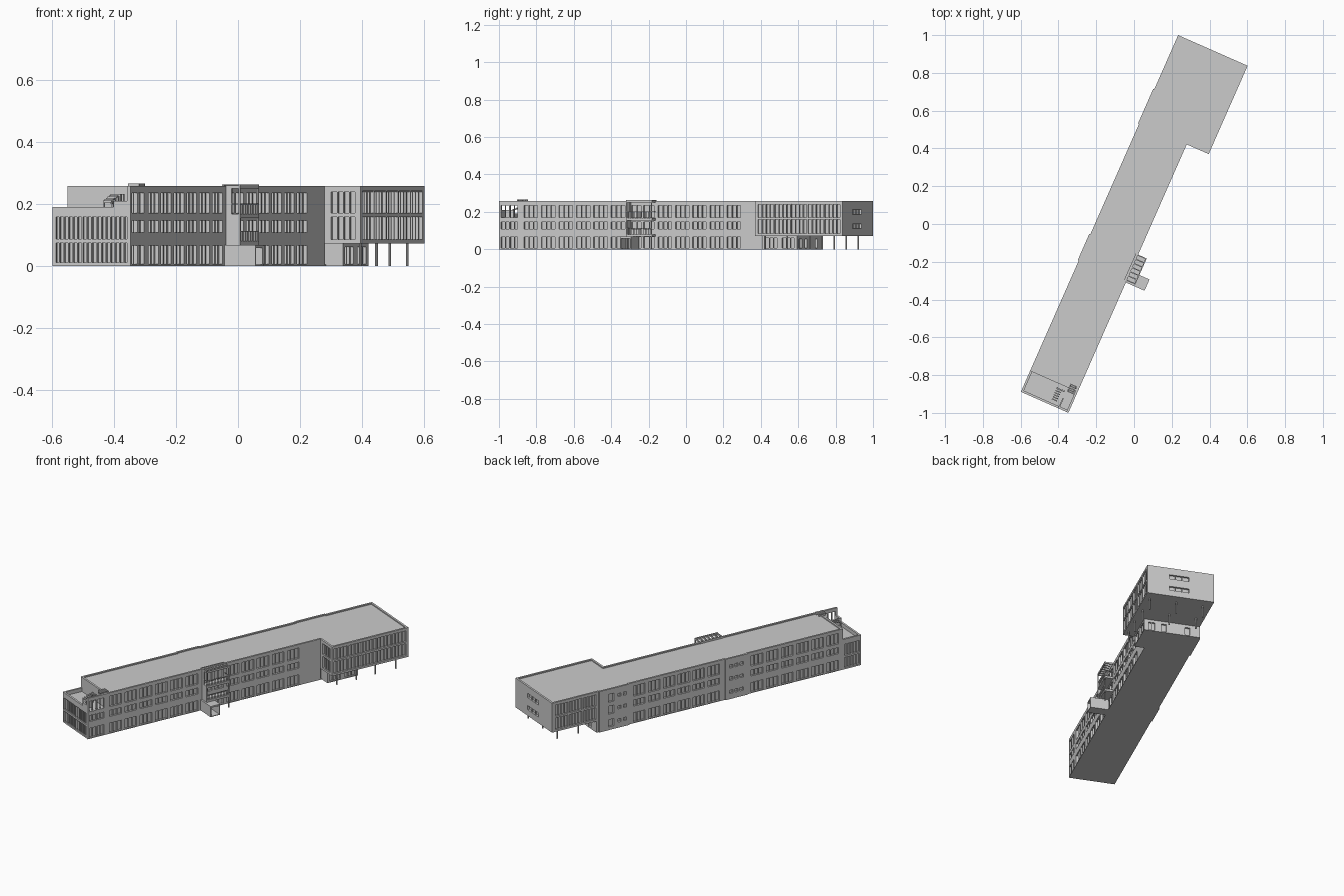
import bpy, bmesh, math
from mathutils import Matrix, Vector

if "Cube" in bpy.data.objects:
    bpy.data.objects.remove(bpy.data.objects["Cube"])

# Local frame: s runs along the building, t across it (0 = rear left, + = right)
ANG = math.atan2(0.915, 0.4035)
U = Vector((math.cos(ANG), math.sin(ANG), 0))
V = Vector((math.sin(ANG), -math.cos(ANG), 0))
ORIGIN = Vector((-0.599, -0.8886, 0))
L, W, WW = 2.064, 0.275, 0.402        # length, body width, wing width
N0, N1, BASE = 0.121, 1.553, 1.767    # high block start, wing start, ground floor end
H, LOW, UNDER, T = 0.257, 0.19, 0.072, 0.012
ROWS = [(0.006, 0.066), (0.108, 0.146), (0.17, 0.235)]
WROWS = [(0.085, 0.158), (0.17, 0.242)]
AROWS = [(0.01, 0.074), (0.086, 0.157)]


def to_world(s, t, z):
    return ORIGIN + U * s + V * t + Vector((0, 0, z))


def box(bm, s0, s1, t0, t1, z0, z1):
    vs = [bm.verts.new(to_world(s, t, z)) for z in (z0, z1)
          for s, t in ((s0, t0), (s0, t1), (s1, t1), (s1, t0))]
    for f in ((0, 3, 2, 1), (4, 5, 6, 7), (0, 1, 5, 4), (1, 2, 6, 5), (2, 3, 7, 6), (3, 0, 4, 7)):
        bm.faces.new([vs[i] for i in f])


def finish(bm, name):
    bmesh.ops.recalc_face_normals(bm, faces=bm.faces)
    me = bpy.data.meshes.new(name)
    bm.to_mesh(me)
    bm.free()
    ob = bpy.data.objects.new(name, me)
    bpy.context.collection.objects.link(ob)
    return ob


def boxes(name, *items):
    bm = bmesh.new()
    for b in items:
        box(bm, *b)
    return finish(bm, name)


def facade(name, axis, pos, sign, a0, a1, z0, z1, rows, cols):
    """Wall with openings; cols are (start, end, panes[, rows]) and get thin mullions."""
    bm = bmesh.new()

    def slab(p0, p1, q0, q1, d0=0, d1=T):
        if p1 - p0 < 1e-5 or q1 - q0 < 1e-5:
            return
        e0, e1 = sorted((pos - sign * d0, pos - sign * d1))
        box(bm, *((p0, p1, e0, e1) if axis == 's' else (e0, e1, p0, p1)), q0, q1)

    z = z0
    for lo, hi in rows:
        slab(a0, a1, z, lo)
        a = a0
        for c0, c1, n in cols:
            slab(a, c0, lo, hi)
            for i in range(1, n):
                m = c0 + (c1 - c0) * i / n
                slab(m - .0018, m + .0018, lo, hi, .004, T)
            a = c1
        slab(a, a1, lo, hi)
        z = hi
    slab(a0, a1, z, z1)
    return finish(bm, name)


def groups(a0, a1, count, fill=0.78, panes=3):
    step = (a1 - a0) / (count - 1 + fill)
    return [(a0 + i * step, a0 + (i + fill) * step, panes) for i in range(count)]


# Glazed cores set back behind the walls
boxes("lower_glazing", (T, BASE - T, T, W - T, 0, .16))
boxes("upper_glazing", (N0 + T, N1 + .02, T, W - T, .15, .24))
boxes("wing_glazing", (N1 + T, L - T, T, WW - T, UNDER + .002, .24))

# Roofs and floor slabs
boxes("main_roof", (N0, N1 + .01, .002, W - .002, .238, .25),
      (N1, L - .002, .002, WW - .002, .238, .25))
boxes("terrace_roof", (.002, N0 + .01, .002, W - .002, .157, .167))
boxes("wing_underside", (N1, L, 0, WW, UNDER, .08))
boxes("ground_slab", (0, BASE, 0, W, 0, .005))

# Right long wall
facade("right_wall", 's', W, 1, 0, N1, 0, H, ROWS,
       [(.012, .058, 2), (.064, .108, 2)] + groups(.145, .735, 6)
       + [(.775, .83, 2), (.845, .905, 2)] + groups(.93, 1.411, 5))

# Left long wall, split by two slightly projecting service bays
facade("left_wall_front", 's', 0, -1, N0, .76, 0, H, ROWS, groups(.15, .735, 6))
facade("left_wall_middle", 's', 0, -1, .91, 1.55, 0, H, ROWS, groups(.945, 1.52, 6))
SMALL = [(.035, .055), (.118, .138), (.195, .215)]
facade("service_bay_front", 's', -.006, -1, .76, .91, 0, H, SMALL,
       [(c, c + .022, 1) for c in (.79, .825, .86)])
facade("service_bay_back", 's', -.006, -1, 1.55, 1.64, 0, H, SMALL,
       [(c, c + .02, 1) for c in (1.572, 1.608)])
facade("stair_window_bay", 's', -.006, -1, 1.64, 1.752, 0, H,
       [(.02, .065), (.1, .15), (.175, .225)], [(1.655, 1.69, 1)])
boxes("service_bay_edges", (.76, .763, -.006, T, 0, H), (.907, .91, -.006, T, 0, H),
      (1.55, 1.553, -.006, T, 0, H), (1.749, 1.752, -.006, T, 0, H))
boxes("left_ground_end", (1.752, BASE, 0, T, 0, UNDER))

# High block end wall above the terrace
boxes("terrace_back_wall", (N0, N0 + T, 0, W, .157, H))

# Low glazed annex at the front end
facade("annex_front_wall", 't', 0, -1, 0, W, 0, LOW, AROWS, groups(.008, .267, 2, .97, 8))
facade("annex_left_wall", 's', 0, -1, 0, N0, 0, LOW, AROWS, [(.01, .112, 5)])
boxes("annex_raised_parapet", (0, T, .222, W, LOW, .21), (0, .06, .215, .222, .16, .21))
boxes("annex_corner_post", (0, T, W - T, W, .16, H))

# Slatted screens on the terrace
slats = [(.03 + i * .012, .036 + i * .012, .165, .195, .205 + i * .004, .211 + i * .004)
         for i in range(6)]
slats += [(.09, .1, .165 + i * .01, .171 + i * .01, .20, .232) for i in range(5)]
slats += [(.03, .034, .166, .17, .16, .21), (.098, .102, .166, .17, .16, .23),
          (.098, .102, .205, .209, .16, .23)]
boxes("terrace_screen", *slats)
boxes("roof_vent_bars", *[(.1 + i * .01, .106 + i * .01, .222, .262, .257, .266) for i in range(5)],
      (.1, .146, .225, .23, .245, .258), (.1, .146, .252, .257, .245, .258))

# Raised wing
facade("wing_right_wall", 's', WW, 1, N1, L, UNDER, H, WROWS, groups(1.568, 2.048, 5, .93, 4))
facade("wing_left_wall", 's', 0, -1, 1.752, L, UNDER, H, WROWS, groups(1.772, 2.04, 3, .9, 4))
facade("wing_front_wall", 't', N1, -1, W - T, WW, UNDER, H, WROWS, [(.298, .382, 4)])
facade("wing_back_wall", 't', L, 1, 0, WW, UNDER, H, [(.11, .136), (.186, .213)], [(.15, .27, 3)])

# Ground floor beneath the wing
facade("entry_right_wall", 's', .335, 1, N1 + .01, BASE, 0, UNDER, [(.006, .06)],
       groups(1.58, 1.75, 2, .7, 3))
boxes("entry_core", (N1 + .01, BASE - T, W - T, .335 - T, 0, UNDER))
facade("ground_back_wall", 't', BASE, 1, 0, .335, 0, UNDER, [(.006, .055)],
       [(.06, .09, 1), (.2, .23, 1), (.27, .31, 2)])

# Round columns carrying the wing
bm = bmesh.new()
for s, t in [(s, t) for s in (1.86, 2.0) for t in (.05, .21, .37)] + [(1.6, .38), (1.73, .38)]:
    bmesh.ops.create_cone(bm, cap_ends=True, segments=10, radius1=.0045, radius2=.0045, depth=.078,
                          matrix=Matrix.Translation(to_world(s, t, .039)))
finish(bm, "wing_columns")

# Balcony tower on the right side
S0, S1, TB = .764, .915, .325
boxes("balcony_slabs", (S0, S1, W, TB, .067, .08), (S0, S1, W, TB, .155, .168))
boxes("balcony_end_wall", (S0, S0 + .006, W, TB, .08, .155), (S0, S0 + .006, W, W + .02, .168, .255))
boxes("balcony_posts", *[(s, s + .005, TB - .005, TB, 0, .255) for s in (S0, S1 - .005)])
rail = [(S0, S1, TB - .003, TB, z, z + .003) for z in (.198, .11)]
rail += [(S0 + i * .01, S0 + .002 + i * .01, TB - .003, TB, z, z + .03)
         for i in range(1, 15) for z in (.168, .08)]
rail += [(s, s + .003, W, TB, .198, .201) for s in (S0, S1 - .003)]
boxes("balcony_railing", *rail)
boxes("pergola", (S0, S1, TB - .006, TB, .25, .262), (S0, S1, W - .014, W - .008, .25, .262),
      *[(S0 + i * .0242, S0 + .006 + i * .0242, W - .014, TB, .25, .26) for i in range(7)])

# Entrance porch: open frame with flat roof
P0, P1, PT = .754, .819, .383
boxes("entrance_porch", (P0, P1, W, PT, .058, .067), (P0, P0 + .006, W, PT, 0, .058),
      (P1 - .006, P1, W, PT, 0, .058), (P0, P1, W, PT, 0, .004))
